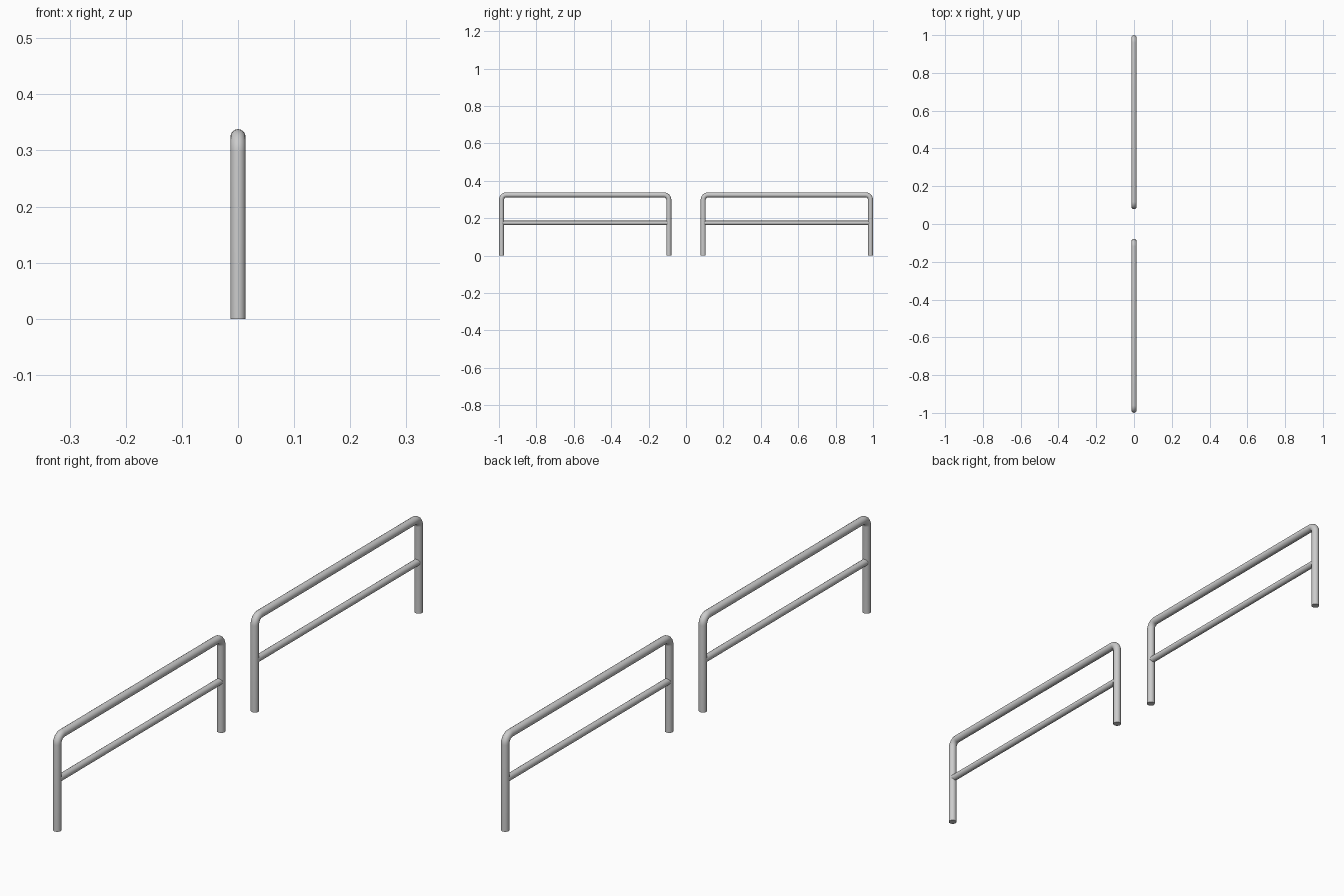
import bpy, math

if "Cube" in bpy.data.objects:
    bpy.data.objects.remove(bpy.data.objects["Cube"])

R = 0.0135            # main tube radius
TOP = 0.338 - R       # centreline height of the top rail
Y0, Y1 = 0.092, 0.9865  # post centrelines
BEND = 0.026          # corner radius of the centreline


def tube(name, pts, radius):
    """Round tube swept along a polyline, converted to a smooth mesh."""
    cu = bpy.data.curves.new(name, 'CURVE')
    cu.dimensions = '3D'
    cu.bevel_depth = radius
    cu.bevel_resolution = 6
    cu.use_fill_caps = True
    sp = cu.splines.new('POLY')
    sp.points.add(len(pts) - 1)
    for p, co in zip(sp.points, pts):
        p.co = (*co, 1)
    ob = bpy.data.objects.new(name, cu)
    bpy.context.collection.objects.link(ob)
    bpy.ops.object.select_all(action='DESELECT')
    ob.select_set(True)
    bpy.context.view_layer.objects.active = ob
    bpy.ops.object.convert(target='MESH')
    bpy.ops.object.shade_smooth_by_angle(angle=math.radians(40))
    return bpy.context.object


def arc(cy, cz, a0, a1, n=8):
    out = []
    for i in range(n + 1):
        a = math.radians(a0 + (a1 - a0) * i / n)
        out.append((0, cy + BEND * math.cos(a), cz + BEND * math.sin(a)))
    return out


for label, s in (("front", -1), ("back", 1)):
    # bent hoop: two posts and the top rail
    path = [(0, Y0, 0)]
    path += arc(Y0 + BEND, TOP - BEND, 180, 90)
    path += arc(Y1 - BEND, TOP - BEND, 90, 0)
    path += [(0, Y1, 0)]
    tube(label + "_hoop", [(x, s * y, z) for x, y, z in path], R)
    # middle crossbar running between the posts
    tube(label + "_crossbar", [(0, s * Y0, 0.175), (0, s * Y1, 0.175)], 0.0115)
